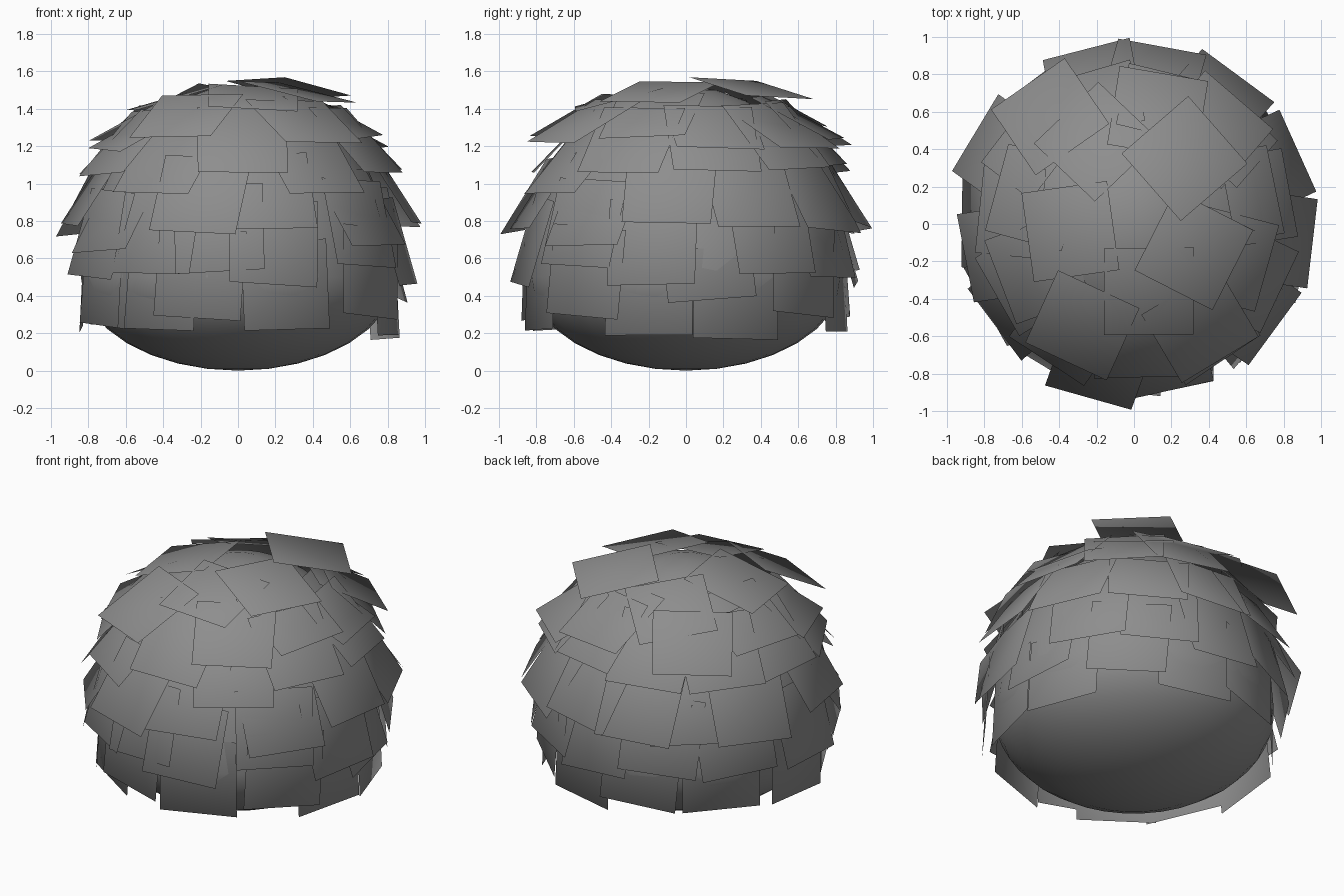
import bpy, bmesh, math, random
from mathutils import Vector, Matrix

random.seed(7)
cube = bpy.data.objects.get("Cube")
if cube:
    bpy.data.objects.remove(cube, do_unlink=True)

MIDDLE = 0.5        # height of the widest ring of the core
RADIUS = 0.84
TOP = 1.02          # dome height above the widest ring
CARD = 0.48         # side of a square leaf card

grey = bpy.data.materials.new("leaf grey")
grey.use_nodes = True
colour = (0.27, 0.27, 0.27, 1)
grey.diffuse_color = colour
grey.node_tree.nodes["Principled BSDF"].inputs["Base Color"].default_value = colour


def make_object(name, bm):
    mesh = bpy.data.meshes.new(name)
    bm.to_mesh(mesh)
    bm.free()
    mesh.materials.append(grey)
    mesh.shade_smooth()
    obj = bpy.data.objects.new(name, mesh)
    bpy.context.collection.objects.link(obj)
    return obj


def add_card(bm, centre, azimuth, tilt, roll):
    """Square card facing outward; tilt is measured from vertical."""
    radial = Vector((math.cos(azimuth), math.sin(azimuth), 0))
    up = Vector((0, 0, math.cos(tilt))) - radial * math.sin(tilt)
    side = Vector((-radial.y, radial.x, 0))
    turn = Matrix.Rotation(roll, 3, side.cross(up))
    side, up = turn @ side * CARD / 2, turn @ up * CARD / 2
    corners = (-side - up, side - up, side + up, up - side)
    bm.faces.new([bm.verts.new(centre + c) for c in corners])


def soften(obj):
    """Shade the cards as one rounded mass."""
    hub = Vector((0, 0, 0.65))
    obj.data.normals_split_custom_set_from_vertices(
        [(v.co - hub).normalized() for v in obj.data.vertices])


def make_ring(name, degrees, cards):
    """Ring of cards, each given as azimuth, lower edge height and lower edge radius."""
    bm = bmesh.new()
    tilt = math.radians(degrees)
    for angle, height, radius in cards:
        azimuth = math.radians(angle)
        r = radius - math.sin(tilt) * CARD / 2
        z = height + math.cos(tilt) * CARD / 2
        centre = Vector((r * math.cos(azimuth), r * math.sin(azimuth), z))
        add_card(bm, centre, azimuth, tilt, math.radians(random.uniform(-5, 5)))
    soften(make_object(name, bm))


# Core: tall dome above, shallow bowl below
bm = bmesh.new()
bmesh.ops.create_uvsphere(bm, u_segments=32, v_segments=16, radius=1)
for v in bm.verts:
    height = TOP if v.co.z > 0 else MIDDLE
    v.co = (v.co.x * RADIUS, v.co.y * RADIUS, MIDDLE + v.co.z * height)
make_object("bush_core", bm)

# Overlapping rings of cards, from the ground up
make_ring("lowest_leaves", 3, (
    (-122, 0.22, 0.82), (-104, 0.28, 0.85), (-72, 0.22, 0.83), (-37, 0.29, 0.9),
    (-14, 0.19, 0.83), (19, 0.17, 0.83), (48, 0.3, 0.86), (76, 0.21, 0.83),
    (106, 0.27, 0.84), (140, 0.25, 0.83), (178, 0.22, 0.84), (-150, 0.24, 0.83)))
make_ring("lower_leaves", 16, (
    (-121, 0.52, 0.9), (-97, 0.53, 0.9), (-77, 0.46, 0.91), (-40, 0.56, 0.91),
    (-12, 0.46, 0.93), (8, 0.38, 0.88), (32, 0.52, 0.92), (60, 0.5, 0.91),
    (86, 0.46, 0.91), (115, 0.52, 0.91), (145, 0.5, 0.91), (180, 0.47, 0.92),
    (-150, 0.5, 0.91)))
make_ring("middle_leaves", 33, (
    (151, 0.73, 0.98), (192, 0.78, 0.92), (-145, 0.64, 0.92), (-104, 0.74, 0.96),
    (-78, 0.76, 0.91), (-37, 0.67, 0.94), (-6, 0.79, 0.96), (24, 0.77, 0.96),
    (56, 0.75, 0.97), (82, 0.78, 0.96), (106, 0.75, 0.97), (126, 0.74, 0.94)))
make_ring("upper_leaves", 44, (
    (-88, 1.06, 0.82), (-122, 0.95, 0.87), (-57, 0.95, 0.87), (-25, 1.06, 0.86),
    (12, 1.07, 0.85), (45, 1.08, 0.85), (75, 1.1, 0.83), (108, 1.06, 0.85),
    (142, 1.05, 0.85), (174, 1.05, 0.83), (-153, 1.05, 0.83)))
make_ring("shoulder_leaves", 62, (
    (-117, 1.25, 0.82), (-57, 1.22, 0.86), (-20, 1.25, 0.75), (15, 1.19, 0.78),
    (50, 1.19, 0.87), (78, 1.24, 0.82), (128, 1.2, 0.94), (165, 1.23, 0.76),
    (205, 1.18, 0.78)))

# Crown cards lying almost flat: x, y, height, tilt, turn
crown = (
    (0.27, 0.35, 1.51, 78, 41),
    (0.32, -0.14, 1.49, 77, -27),
    (-0.34, -0.04, 1.46, 74, 8),
    (-0.20, 0.44, 1.42, 68, 45),
    (0.08, -0.36, 1.46, 75, 0),
)
bm = bmesh.new()
for x, y, z, tilt, turn in crown:
    azimuth = math.atan2(y, x)
    # side edges follow the turn of the card
    add_card(bm, Vector((x, y, z)), azimuth, math.radians(tilt),
             math.radians(turn) - azimuth)
soften(make_object("crown_leaves", bm))
